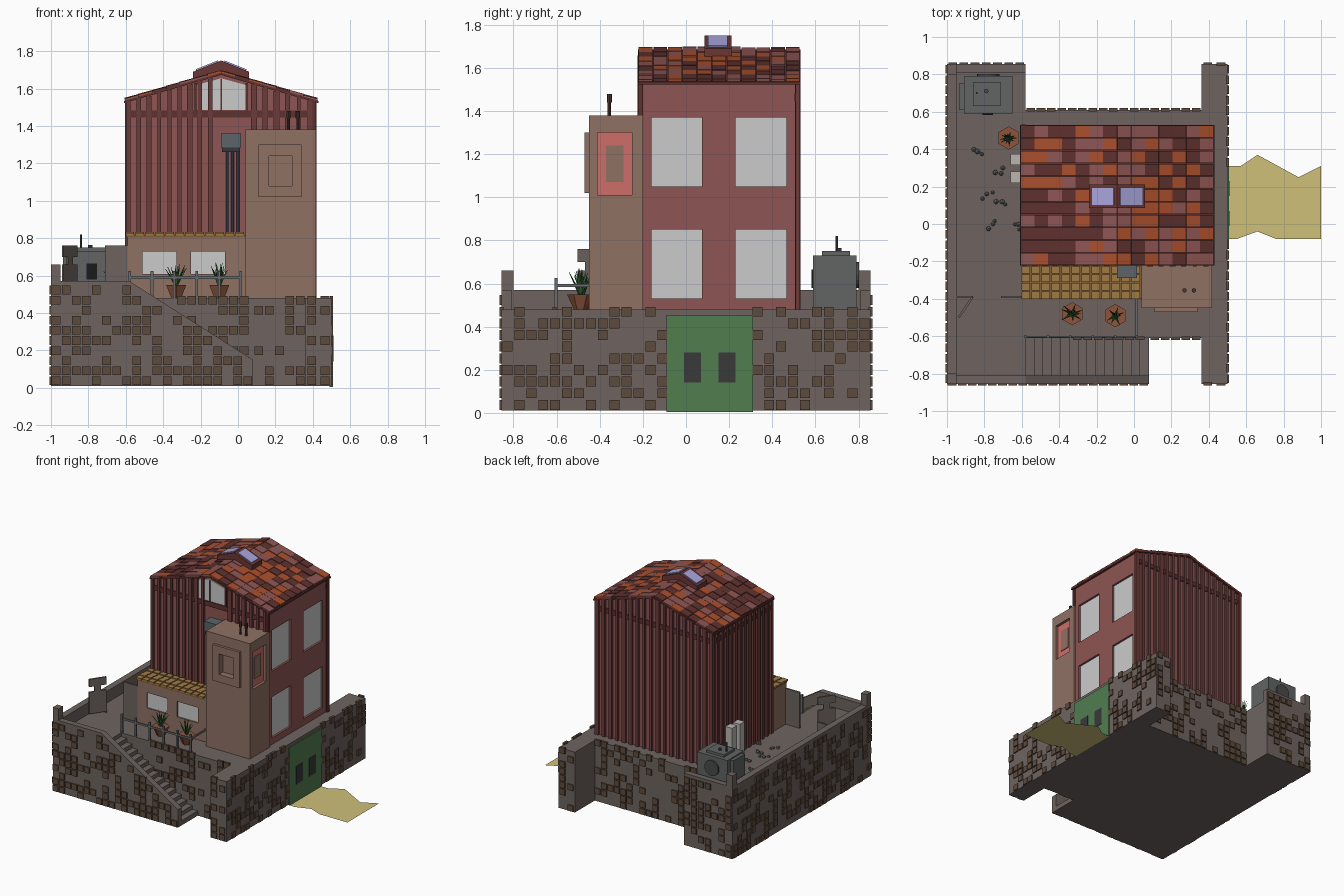
import bpy, bmesh, random
from math import atan2, cos, sin, pi
from mathutils import Matrix, Vector

if "Cube" in bpy.data.objects:
    bpy.data.objects.remove(bpy.data.objects["Cube"])

random.seed(7)
MATS = {}

def mat(hexcol):
    if hexcol not in MATS:
        m = bpy.data.materials.new("colour_" + hexcol)
        c = [int(hexcol[i:i + 2], 16) / 255 for i in (0, 2, 4)]
        m.diffuse_color = [v ** 2.2 for v in c] + [1]
        m.use_nodes = True
        m.node_tree.nodes["Principled BSDF"].inputs["Base Color"].default_value = m.diffuse_color
        MATS[hexcol] = m
    return MATS[hexcol]

def finish(name, bm, *cols):
    me = bpy.data.meshes.new(name)
    bmesh.ops.recalc_face_normals(bm, faces=bm.faces)
    bm.to_mesh(me)
    bm.free()
    ob = bpy.data.objects.new(name, me)
    bpy.context.collection.objects.link(ob)
    for c in cols:
        me.materials.append(mat(c))
    return ob

def add_box(bm, x0, x1, y0, y1, z0, z1, rot=None, mi=0):
    m = Matrix.Translation(((x0 + x1) / 2, (y0 + y1) / 2, (z0 + z1) / 2))
    if rot:
        m = m @ rot
    m = m @ Matrix.Diagonal((x1 - x0, y1 - y0, z1 - z0, 1))
    for v in bmesh.ops.create_cube(bm, size=1, matrix=m)["verts"]:
        for f in v.link_faces:
            f.material_index = mi

def boxes(name, lst, col):
    bm = bmesh.new()
    for b in lst:
        add_box(bm, *b)
    return finish(name, bm, col)

def prism(name, pts, y0, y1, col):
    """Extrude an x-z profile along y."""
    bm = bmesh.new()
    f = bm.faces.new([bm.verts.new((x, y0, z)) for x, z in pts])
    ext = bmesh.ops.extrude_face_region(bm, geom=[f])["geom"]
    bmesh.ops.translate(bm, vec=(0, y1 - y0, 0), verts=[v for v in ext if isinstance(v, bmesh.types.BMVert)])
    return finish(name, bm, col)

def add_cyl(bm, x, y, z0, z1, r0, r1=None, n=8, extra=None):
    m = Matrix.Translation((x, y, (z0 + z1) / 2))
    bmesh.ops.create_cone(bm, cap_ends=True, segments=n, radius1=r0, radius2=r0 if r1 is None else r1,
                          depth=z1 - z0, matrix=m @ extra if extra else m)

def cut(ob, lst):
    c = boxes(ob.name + "_cutter", lst, "888888")
    c.hide_render = True
    c.hide_set(True)
    mod = ob.modifiers.new("openings", "BOOLEAN")
    mod.object, mod.operation, mod.solver = c, "DIFFERENCE", "EXACT"
    bpy.context.view_layer.update()
    me = bpy.data.meshes.new_from_object(ob.evaluated_get(bpy.context.evaluated_depsgraph_get()))
    ob.modifiers.clear()
    ob.data = me
    bpy.data.objects.remove(c)

STONE, BRICK, RED, DARK, TAN = "6E6460", "5E4C40", "8C5654", "5E3432", "8E7064"

# Stone base: terrace block, centre block, street wall
boxes("stone_base", [(-1, -.58, -.855, .855, .01, .48), (-.58, .36, -.61, .61, .01, .48),
                     (.36, .5, -.855, .855, .01, .48)], STONE)
boxes("terrace_parapet", [(-1, -.95, -.855, .855, .48, .57), (-.95, -.58, -.855, -.81, .48, .57),
                          (-.95, -.58, .81, .855, .48, .57), (-1, -.95, -.855, -.8, .57, .66),
                          (-1, -.95, .8, .855, .57, .66)], STONE)
# Stairs with sloping front parapet
n = 14
dx = .66 / n
boxes("stairs", [(-.58 + i * dx, -.58 + (i + 1) * dx, -.81, -.61, .01, .45 - i * .031) for i in range(n)], STONE)
prism("stair_parapet", [(-.58, .01), (.08, .01), (.08, .15), (-.58, .57)], -.855, -.81, STONE)

# Scattered facing stones on every outer wall
def stair_top(x):
    return .57 if x < -.58 else .57 - (x + .58) * .636
bm = bmesh.new()
def facing(axis, c, a, b, top=lambda u: .48, skip=None):
    s, w = .054, .023
    cnt = int((b - a) / s)
    for i in range(cnt):
        for j in range(10):
            u, z = a + (b - a) * (i + .5) / cnt, .037 + j * s
            if z + w > top(u + w) + .012 or random.random() > .47 or (skip and skip[0] < u < skip[1]):
                continue
            p = (u - w, u + w, c - .009, c + .009) if axis == "y" else (c - .009, c + .009, u - w, u + w)
            add_box(bm, *p, z - w, z + w)
facing("y", -.855, -1, .08, stair_top)
facing("y", -.61, -.58, .36, skip=(-.58, .06))
facing("y", -.61, -.5, .06, lambda u: .48 if u > -.3 else 0)
facing("y", -.855, .36, .5)
facing("y", .855, .36, .5)
facing("y", .61, -.58, .36)
facing("y", .855, -1, -.58, lambda u: .57)
facing("x", -1, -.855, .855, lambda u: .57)
facing("x", .5, -.855, .855, skip=(-.11, .33))
finish("facing_stones", bm, BRICK)

# Garage door and driveway
boxes("garage_door", [(.49, .508, -.09, .31, .005, .455)], "527C50")
boxes("garage_door_windows", [(.5, .511, y, y + .08, .14, .28) for y in (-.01, .15)], "3C3C3C")
bm = bmesh.new()
bm.faces.new([bm.verts.new((x, y, 0)) for x, y in
              [(.5, .31), (.57, .31), (.66, .37), (.88, .25), (1, .31), (1, -.08), (.76, -.08), (.66, -.04), (.55, -.08), (.5, -.08)]])
finish("driveway", bm, "CDBE78")

# Main house body with recessed windows
CX = -.09
def roof_z(x):
    return 1.685 - .29 * abs(x - CX)
house = prism("house_body", [(-.585, .48), (.405, .48), (.405, roof_z(.405) - .01), (CX, 1.675), (-.585, roof_z(-.585) - .01)],
              -.21, .51, RED)
wins = [(y, y + .235, z, z + .32) for y in (-.16, .23) for z in (.53, 1.05)]
cut(house, [(.385, .45, *w) for w in wins])
boxes("side_windows", [(.38, .389, *w) for w in wins], "C8C8C8")
boxes("corner_trim", [(.395, .415, -.222, -.2, .85, 1.53), (.395, .412, .505, .52, .48, 1.53)], DARK)
prism("gable_window", [(-.22, 1.485), (.04, 1.485), (.04, 1.62), (CX, 1.655), (-.22, 1.62)], -.216, -.2, "C8C8C8")
boxes("gable_beams", [(-.59, .41, -.218, -.2, 1.445, 1.482), (-.595, -.58, -.21, .51, 1.445, 1.482),
                      (-.59, .41, .5, .518, 1.445, 1.482), (-.232, -.22, -.222, -.2, 1.48, 1.63),
                      (.04, .052, -.222, -.2, 1.48, 1.63), (-.094, -.086, -.222, -.2, 1.48, 1.65)], DARK)

# Vertical wall battens: front, back and left
bm = bmesh.new()
def batten(x, y, z0, side=False):
    w = random.uniform(.009, .017)
    if side:
        add_box(bm, -.603, -.58, y - w, y + w, z0, roof_z(-.6))
    else:
        d = -.226 if y < 0 else .508
        add_box(bm, x - w, x + w, d, d + .018, z0, roof_z(x + (w if x > CX else -w)) - .008)
for i in range(9):
    batten(-.585 + i * .0545, -.2, .82)
for i in range(6):
    batten(.085 + i * .06, -.2, 1.2)
for i in range(18):
    batten(-.585 + i * .0582, .5, .48)
for i in range(14):
    batten(0, -.205 + i * .0555, .48, True)
finish("wall_battens", bm, "693E3C")

# Roof deck and tiles in three colours
prism("roof_deck", [(-.61, roof_z(-.61) - .012), (CX, 1.673), (.43, roof_z(.43) - .012), (.43, roof_z(.43)),
                    (CX, 1.685), (-.61, roof_z(-.61))], -.222, .53, DARK)
bm = bmesh.new()
for side in (-1, 1):
    for r in range(7):
        x = CX + side * (r + .5) * .0735
        rot = Matrix.Rotation(side * (atan2(.29, 1) - .02), 4, "Y")
        for k in range(11):
            y, h = -.188 + k * .0683, roof_z(x) + random.uniform(.002, .008)
            add_box(bm, x - .038, x + .038, y - .032, y + .032, h - .007, h + .007, rot,
                    random.choices((0, 1, 2), (5, 4, 3))[0])
finish("roof_tiles", bm, RED, DARK, "A85030")

# Ridge skylight with two panes
prism("skylight_frame", [(-.24, 1.62), (.06, 1.62), (.06, 1.69), (CX, 1.75), (-.24, 1.69)], .085, .21, "6A3A38")
bm = bmesh.new()
for s in (-1, 1):
    x = CX + s * .075
    add_box(bm, x - .063, x + .063, .102, .193, 1.717, 1.727, Matrix.Rotation(s * atan2(.06, .15), 4, "Y"))
finish("skylight_glass", bm, "A8A4DC")

# Front tower with framed openings and flues
tower = boxes("tower", [(.04, .418, -.45, -.2, .48, 1.38)], TAN)
cut(tower, [(.39, .45, -.41, -.25, 1.01, 1.3), (.165, .29, -.5, -.42, 1.08, 1.24)])
boxes("tower_front_frame", [(.11, .165, -.47, -.445, 1.02, 1.3), (.29, .34, -.47, -.445, 1.02, 1.3),
                            (.165, .29, -.47, -.445, 1.02, 1.08), (.165, .29, -.47, -.445, 1.24, 1.3)], TAN)
boxes("tower_side_panel", [(.38, .396, -.41, -.25, 1.01, 1.3)], "CC6E68")
boxes("tower_side_window", [(.39, .402, -.37, -.29, 1.07, 1.24)], TAN)
bm = bmesh.new()
for x in (.27, .32):
    add_cyl(bm, x, -.355, 1.37, 1.45, .008)
    add_cyl(bm, x, -.355, 1.44, 1.48, .012)
finish("tower_flues", bm, "4A3836")

# Lean-to with tan tiled roof
leanto = boxes("lean_to", [(-.59, .05, -.395, -.2, .48, .805)], TAN)
panes = [(-.51, -.33), (-.25, -.07)]
cut(leanto, [(a, b, -.45, -.38, .61, .73) for a, b in panes])
boxes("lean_to_windows", [(a, b, -.385, -.375, .61, .73) for a, b in panes], "C8C8C8")
boxes("lean_to_roof_deck", [(-.595, .04, -.398, -.2, .805, .818)], "80603A")
boxes("lean_to_tiles", [(-.602 + i * .0535, -.556 + i * .0535, -.4 + j * .045, -.36 + j * .045, .815, .828 + .004 * (j % 2))
                        for i in range(12) for j in range(4)], "A07A48")

# Wall-mounted heater with pipes
boxes("heater", [(-.09, .015, -.29, -.2, 1.285, 1.36)], "5C6468")
boxes("heater_base", [(-.085, .01, -.285, -.2, 1.26, 1.285)], "3A3A3C")
bm = bmesh.new()
for x in (-.055, -.03, .0):
    add_cyl(bm, x, -.235, .82, 1.27, .008)
finish("heater_pipes", bm, "5A5E74")

# Railing at the head of the stairs
boxes("railing", [(x - .007, x + .007, -.61, -.596, .48, .625) for x in (-.58, -.46, -.34, -.22, -.1, .015)]
      + [(-.58, .02, -.608, -.598, .583, .597), (.008, .02, -.6, -.4, .583, .597)], "6C6C6C")

# Potted plants
pot, leaf = bmesh.new(), bmesh.new()
for px, py in ((-.33, -.48), (-.1, -.49), (-.67, .46)):
    add_cyl(pot, px, py, .48, .55, .03, .062, 6)
    for k in range(13):
        a, tilt = k * 2.4, random.uniform(.1, .65)
        d = Vector((cos(a) * sin(tilt), sin(a) * sin(tilt), cos(tilt)))
        L = random.uniform(.09, .13)
        m = d.to_track_quat("Z", "Y").to_matrix().to_4x4()
        c = Vector((px, py, .545)) + d * L / 2
        bmesh.ops.create_cone(leaf, cap_ends=True, segments=3, radius1=.009, radius2=.001, depth=L,
                              matrix=Matrix.Translation(c) @ m)
finish("plant_pots", pot, "8C563E")
finish("plant_leaves", leaf, "3C6A3A")

# Terrace machine with fan, lid and aerial
boxes("machine", [(-.91, -.65, .59, .79, .48, .73), (-.86, -.71, .63, .76, .73, .75),
                  (-.935, -.91, .61, .75, .55, .72)], "626464")
boxes("machine_hatch", [(-.81, -.755, .582, .6, .58, .665)], "202020")
bm = bmesh.new()
add_cyl(bm, -.84, .7, .74, .82, .006)
add_cyl(bm, -.79, .71, .74, .765, .012)
add_cyl(bm, -.78, .79, .64 - .012, .64 + .012, .06, n=16, extra=Matrix.Rotation(pi / 2, 4, "X"))
finish("machine_fan_and_aerial", bm, "4A4C4C")

# Storage cabinets, gate and loose stones
boxes("cabinets", [(-.66, -.603, y, y + .06, .48, .74 + y * .05) for y in (.22, .315)], "BAB4AC")
boxes("gate_wall", [(-.71, -.59, -.396, -.384, .48, .76), (-.95, -.86, -.396, -.384, .48, .57)], STONE)
bm = bmesh.new()
rot = Matrix.Rotation(atan2(.11, .075), 4, "Z")
for z0, z1, w in ((.49, .66, .13), (.7, .76, .13), (.66, .7, .05)):
    add_box(bm, -.9 - w / 2, -.9 + w / 2, -.451, -.439, z0, z1, rot)
finish("open_gate", bm, STONE)
bm = bmesh.new()
for cx, cy in ((-.83, .37), (-.73, .28), (-.78, .15), (-.71, .1), (-.64, -.02), (-.76, -.01)):
    for k in range(3):
        p = Matrix.Translation((cx + random.uniform(-.03, .03), cy + random.uniform(-.03, .03), .485))
        bmesh.ops.create_icosphere(bm, subdivisions=1, radius=random.uniform(.009, .016), matrix=p)
finish("loose_stones", bm, "6E7278")
